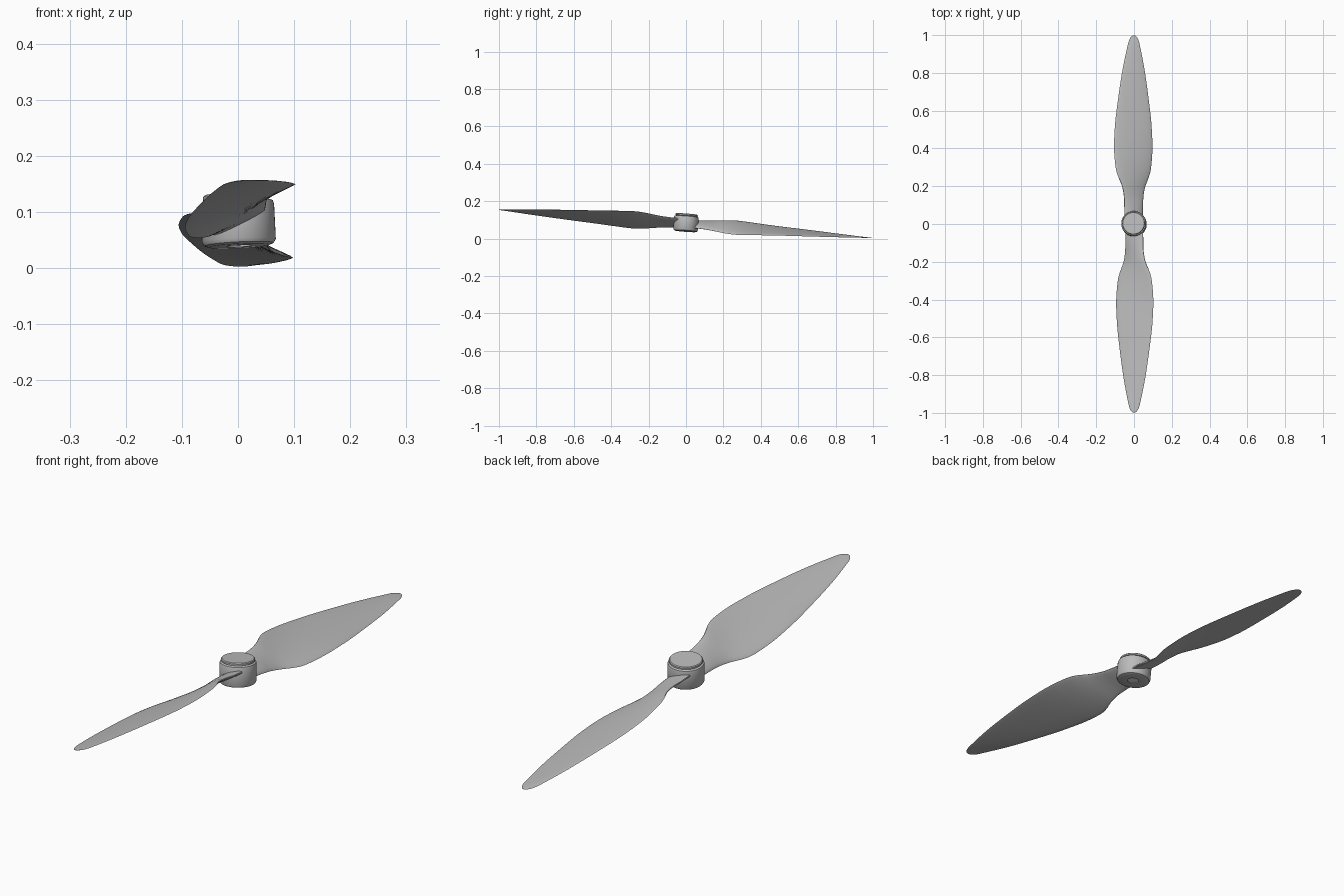
import bpy, bmesh, math
from mathutils import Matrix, Vector

cube = bpy.data.objects.get("Cube")
if cube:
    bpy.data.objects.remove(cube, do_unlink=True)


def make_material(name, value):
    mat = bpy.data.materials.new(name)
    mat.use_nodes = True
    colour = (value, value, value, 1)
    mat.diffuse_color = colour
    mat.node_tree.nodes["Principled BSDF"].inputs["Base Color"].default_value = colour
    return mat


grey = make_material("grey plastic", 0.5)
white = make_material("white bore", 1.0)

# The whole rotor leans slightly forward and sideways
lean = (Matrix.Translation((0, 0, 0.079))
        @ Matrix.Rotation(math.radians(-4.35), 4, "X")
        @ Matrix.Rotation(math.radians(-2.8), 4, "Y"))


def finish(bm, name, matrix, materials):
    bmesh.ops.recalc_face_normals(bm, faces=bm.faces)
    mesh = bpy.data.meshes.new(name)
    bm.to_mesh(mesh)
    bm.free()
    obj = bpy.data.objects.new(name, mesh)
    bpy.context.collection.objects.link(obj)
    for mat in materials:
        mesh.materials.append(mat)
    obj.matrix_world = matrix
    bpy.ops.object.select_all(action="DESELECT")
    obj.select_set(True)
    bpy.context.view_layer.objects.active = obj
    bpy.ops.object.shade_smooth_by_angle(angle=math.radians(35))
    return obj


def bridge(bm, lower, upper):
    count = len(lower)
    for i in range(count):
        j = (i + 1) % count
        bm.faces.new((lower[i], lower[j], upper[j], upper[i]))


def smooth_stations(points, steps):
    """Catmull-Rom curve through the stations."""
    pts = [Vector(p) for p in points]
    out = []
    for i in range(len(pts) - 1):
        a, b, c, d = pts[max(i - 1, 0)], pts[i], pts[i + 1], pts[min(i + 2, len(pts) - 1)]
        for s in range(steps):
            t = s / steps
            out.append(b + 0.5 * t * ((c - a) + t * ((2 * a - 5 * b + 4 * c - d)
                                      + t * (3 * (b - c) + d - a))))
    out.append(pts[-1])
    return out


# Blade stations: radius, half chord, half rise from pitch, thickness
stations = [
    (0.03, 0.047, 0.02, 0.024),
    (0.1, 0.049, 0.023, 0.022),
    (0.15, 0.051, 0.029, 0.018),
    (0.2, 0.06, 0.036, 0.015),
    (0.25, 0.079, 0.041, 0.013),
    (0.3, 0.092, 0.041, 0.012),
    (0.4, 0.1, 0.035, 0.011),
    (0.5, 0.097, 0.029, 0.01),
    (0.6, 0.088, 0.024, 0.009),
    (0.8, 0.061, 0.013, 0.006),
    (0.94, 0.034, 0.004, 0.004),
    (0.98, 0.023, 0.002, 0.003),
    (0.997, 0.012, 0.001, 0.002),
    (1.002, 0.003, 0.0, 0.001),
]


def build_blade(name, turn):
    bm = bmesh.new()
    rings = []
    count = 24
    for radius, chord, rise, thick in smooth_stations(stations, 4):
        ring = []
        for i in range(count):
            angle = math.tau * i / count
            across, bulge = math.cos(angle), math.sin(angle)
            # Fuller upper surface, flatter underside
            bulge *= 0.7 if bulge > 0 else 0.3
            offset = 0.04 * chord
            ring.append(bm.verts.new((across * chord + offset, -radius,
                                      across * rise + bulge * thick)))
        if rings:
            bridge(bm, rings[-1], ring)
        rings.append(ring)
    bm.faces.new(rings[0])
    bm.faces.new(rings[-1])
    finish(bm, name, lean @ Matrix.Rotation(turn, 4, "Z"), [grey])


build_blade("front_blade", 0)
build_blade("back_blade", math.pi)

# Hub: turned profile with a recessed bore below and a flanged cap above
profile = [(0.022, -0.037), (0.022, -0.04), (0.054, -0.04), (0.062, -0.037),
           (0.066, -0.03), (0.066, 0.032), (0.064, 0.039), (0.058, 0.041),
           (0.055, 0.042), (0.06, 0.044), (0.06, 0.05), (0.057, 0.053)]
bm = bmesh.new()
rings = []
sides = 48
for radius, height in profile:
    ring = [bm.verts.new((radius * math.cos(math.tau * i / sides),
                          radius * math.sin(math.tau * i / sides), height))
            for i in range(sides)]
    if rings:
        bridge(bm, rings[-1], ring)
    rings.append(ring)
bore = bm.faces.new(rings[0])
bore.material_index = 1
bm.faces.new(rings[-1])
finish(bm, "hub", lean, [grey, white])
